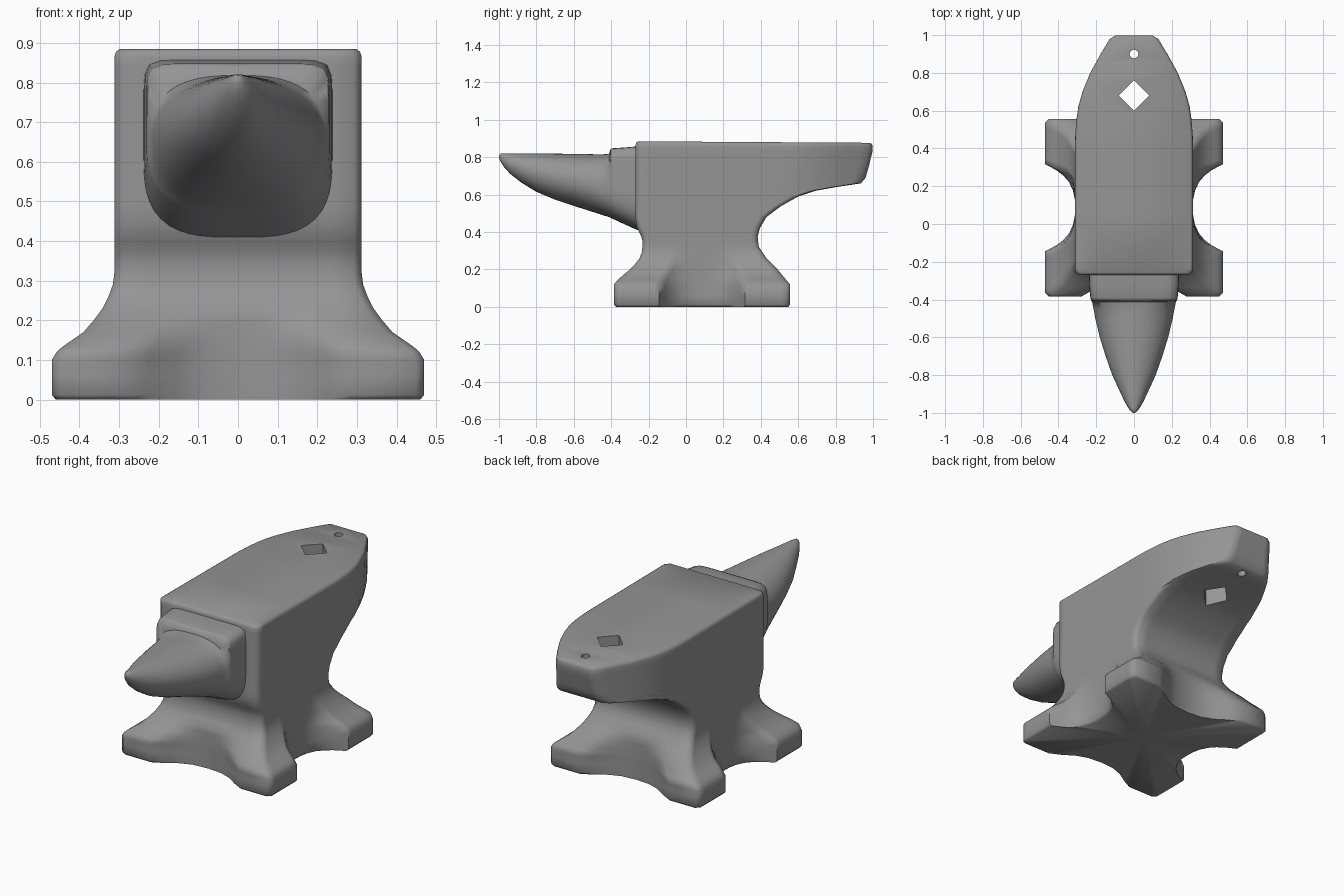
import bpy, bmesh, math

if "Cube" in bpy.data.objects:
    bpy.data.objects.remove(bpy.data.objects["Cube"])


def lerp(table, v):
    """Piecewise-linear lookup in a list of (key, value)."""
    if v <= table[0][0]:
        return table[0][1]
    for (a, p), (b, q) in zip(table, table[1:]):
        if v <= b:
            return p + (q - p) * (v - a) / (b - a)
    return table[-1][1]


iron = bpy.data.materials.new("dark_iron")
iron.diffuse_color = (.3, .3, .3, 1)
iron.use_nodes = True
iron.node_tree.nodes["Principled BSDF"].inputs["Base Color"].default_value = iron.diffuse_color


def loft(name, rings, hub=None):
    """Skin a list of equal-length closed rings and cap both ends.
    With a hub point the first cap is a fan (for concave outlines)."""
    bm = bmesh.new()
    vs = [[bm.verts.new(p) for p in r] for r in rings]
    n = len(rings[0])
    for a, b in zip(vs, vs[1:]):
        for i in range(n):
            j = (i + 1) % n
            bm.faces.new((a[i], a[j], b[j], b[i]))
    caps = [bm.faces.new(vs[-1])]
    if hub:
        h = bm.verts.new(hub)
        for i in range(n):
            bm.faces.new((h, vs[0][(i + 1) % n], vs[0][i]))
    else:
        caps.append(bm.faces.new(vs[0]))
    bmesh.ops.triangulate(bm, faces=caps)
    bmesh.ops.recalc_face_normals(bm, faces=bm.faces)
    me = bpy.data.meshes.new(name)
    bm.to_mesh(me)
    bm.free()
    me.materials.append(iron)
    ob = bpy.data.objects.new(name, me)
    bpy.context.collection.objects.link(ob)
    return ob


def activate(ob):
    bpy.ops.object.select_all(action='DESELECT')
    ob.select_set(True)
    bpy.context.view_layer.objects.active = ob


def smooth(ob, deg):
    activate(ob)
    bpy.ops.object.shade_smooth_by_angle(angle=math.radians(deg))


# Body: half width, front and back edge against height
WIDTH = [(0, .47), (.10, .47), (.125, .455), (.17, .39), (.22, .347), (.28, .317), (.32, .312)]
FRONT = [(0, -.385), (.12, -.385), (.145, -.365), (.2, -.30), (.25, -.252), (.3, -.233),
         (.36, -.232), (.42, -.26), (.46, -.27)]
BACK = [(0, .557), (.12, .557), (.145, .535), (.2, .49), (.26, .43), (.32, .39), (.37, .382),
        (.42, .395), (.48, .43), (.54, .51), (.59, .60), (.62, .69), (.64, .80), (.66, .935),
        (.69, .96), (.76, .98), (.84, .998), (.9, .998)]
# Heel plan taper and the scallops between the feet
TAPER = [(.45, .312), (.55, .305), (.62, .295), (.7, .273), (.8, .232), (.9, .177), (.96, .14), (1, .118)]
SIDE_NOTCH = [(0, 0), (.1, .01), (.2, .07), (.3, .2), (.38, .4), (.44, .62), (.51, 1)]
END_NOTCH = [(0, 1), (.2, .93), (.35, .7), (.5, .3), (.64, 0)]
HALF = [0, .1, .2, .3, .38, .44, .51, .57, .64, .72, .8, .87, .94, 1]
SIDE_T = [-t for t in HALF[:0:-1]] + HALF
END_T = [-1, -.8, -.64, -.5, -.35, -.2, 0, .2, .35, .5, .64, .8, 1]


def body_ring(z, inset=0.0):
    X, yf, yb = lerp(WIDTH, z), lerp(FRONT, z), lerp(BACK, z)
    upper = z > .37
    c = .02
    core = min(X, .312) - inset
    X, yf, yb = X - inset, yf + inset, yb - inset
    hw = min(X, lerp(TAPER, yb)) if upper else X
    side = []
    for t in SIDE_T:
        y = (yf + yb) / 2 + t * ((yb - yf) / 2 - c)
        x = core + (X - core) * lerp(SIDE_NOTCH, abs(t))
        if upper:
            x = min(x, lerp(TAPER, y) - inset)
        side.append((x, y))
    d_back = 0 if upper else max(0, yb - .44)
    d_front = 0 if upper else max(0, -.27 - yf)
    back = [(-t * (hw - c), yb - d_back * lerp(END_NOTCH, abs(t))) for t in END_T]
    front = [(t * (X - c), yf + d_front * lerp(END_NOTCH, abs(t))) for t in END_T]
    plan = side + back + [(-x, y) for x, y in reversed(side)] + front
    # the face falls very slightly toward the heel
    fall = .008 if z > .8 else 0
    return [(x, y, z - fall * (y + .27) / 1.27) for x, y in plan]


heights = [.012, .06, .10, .12, .133, .15, .17, .2, .23, .26, .29, .32, .35, .375, .4, .42, .45,
           .48, .51, .54, .565, .59, .605, .62, .63, .64, .65, .66, .672, .69, .72, .76, .8, .84, .865]
rings = [body_ring(0, .01)] + [body_ring(z) for z in heights]
rings += [body_ring(.878, .004), body_ring(.885, .014)]
body = loft("anvil_body", rings, hub=(0, .086, 0))

# Hardy hole (square, on its corner) and round pritchel hole
for sides, r, y in ((4, .08, .68), (24, .023, .9)):
    bpy.ops.mesh.primitive_cylinder_add(vertices=sides, radius=r, depth=1, location=(0, y, .75))
    cutter = bpy.context.object
    cutter.name = "hole_cutter"
    cutter.hide_render = True
    cutter.data.materials.append(iron)
    if sides == 4:  # put corners on the axes
        v = cutter.data.vertices[0].co
        cutter.rotation_euler.z = -math.atan2(v.y, v.x)
    activate(body)
    mod = body.modifiers.new("hole", 'BOOLEAN')
    mod.object = cutter
    mod.solver = 'EXACT'
    bpy.ops.object.modifier_apply(modifier=mod.name)
    bpy.data.objects.remove(cutter, do_unlink=True)
smooth(body, 62)


def section(y, w, top, bottom, p_top=2.0, p_low=2.0, n=64):
    """Superellipse section across the horn."""
    mid, h = (top + bottom) / 2, (top - bottom) / 2
    pts = []
    for i in range(n):
        a = 2 * math.pi * i / n
        c, s = math.cos(a), math.sin(a)
        p = p_top if s >= 0 else p_low
        k = (abs(c) ** p + abs(s) ** p) ** (-1 / p)
        pts.append((w * c * k, y, mid + h * s * k))
    return pts


# Step block beside the face, running on into the tapered round horn
horn = loft("horn_and_step", [section(*s) for s in (
    (-.20, .24, .858, .39, 12, 3.4), (-.27, .238, .857, .415, 12, 3.4), (-.33, .236, .852, .442, 12, 3.2),
    (-.39, .231, .848, .470, 11, 3), (-.404, .228, .843, .476, 10, 2.9), (-.412, .222, .818, .48, 2.7, 2.8),
    (-.45, .214, .815, .492, 2.3, 2.5), (-.5, .205, .816, .508, 2.1, 2.3), (-.6, .181, .818, .54),
    (-.7, .15, .819, .573), (-.8, .115, .82, .615), (-.88, .078, .82, .664), (-.94, .05, .821, .711),
    (-.975, .03, .821, .75), (-.992, .016, .819, .776), (-1.0, .005, .81, .798))])
smooth(horn, 62)
